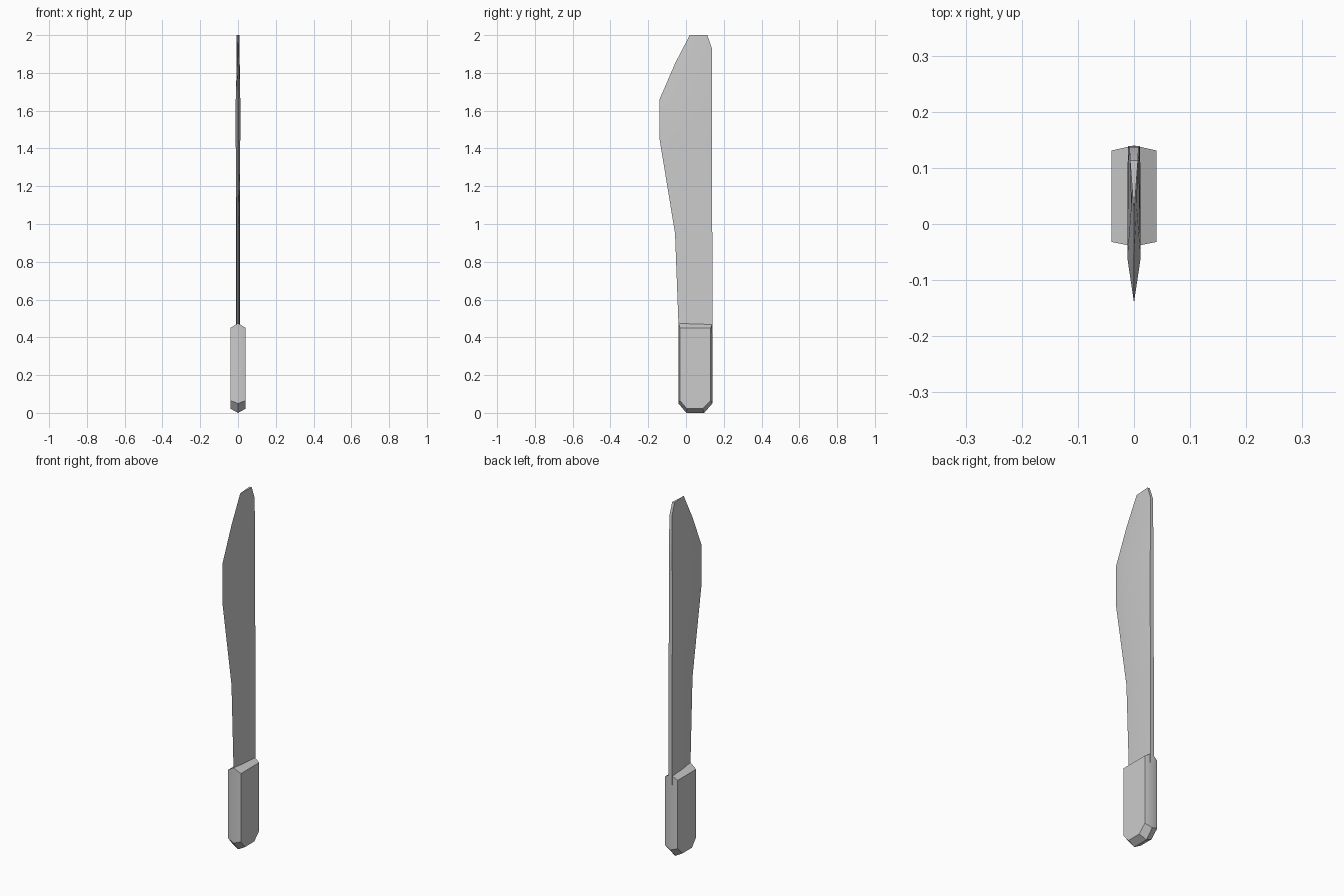
import bpy, bmesh, math

if "Cube" in bpy.data.objects:
    bpy.data.objects.remove(bpy.data.objects["Cube"])


def loft(name, rings):
    """Skin a list of equal-length vertex rings and cap both ends."""
    bm = bmesh.new()
    rows = [[bm.verts.new(p) for p in ring] for ring in rings]
    n = len(rows[0])
    for a, b in zip(rows, rows[1:]):
        for i in range(n):
            j = (i + 1) % n
            bm.faces.new((a[i], a[j], b[j], b[i]))
    bm.faces.new(rows[0][::-1])
    bm.faces.new(rows[-1])
    bmesh.ops.recalc_face_normals(bm, faces=bm.faces[:])
    mesh = bpy.data.meshes.new(name)
    bm.to_mesh(mesh)
    bm.free()
    obj = bpy.data.objects.new(name, mesh)
    bpy.context.collection.objects.link(obj)
    bpy.ops.object.select_all(action='DESELECT')
    obj.select_set(True)
    bpy.context.view_layer.objects.active = obj
    bpy.ops.object.shade_smooth_by_angle(angle=math.radians(30))
    return obj


# Handle: side outlines (y, z), narrower on the flat sides than along the centre ridge
side = [(-0.032, 0.45), (-0.032, 0.065), (0.005, 0.022),
        (0.088, 0.022), (0.131, 0.065), (0.131, 0.45)]
ridge = [(-0.04, 0.475), (-0.04, 0.05), (0.002, 0.0),
         (0.096, 0.0), (0.14, 0.05), (0.14, 0.475)]
loft("handle", [[(x, y, z) for y, z in outline]
                for x, outline in ((-0.04, side), (0, ridge), (0.04, side))])

# Blade: cutting edge (y, z), bevel start (t along section, half width), spine (y, z, half width)
stations = [
    ((-0.038, 0.42), (0.45, 0.007), (0.139, 0.42, 0.011)),
    ((-0.058, 0.95), (0.40, 0.007), (0.139, 0.95, 0.011)),
    ((-0.14, 1.45), (0.29, 0.012), (0.137, 1.45, 0.011)),
    ((-0.14, 1.66), (0.29, 0.012), (0.137, 1.66, 0.010)),
    ((-0.058, 1.85), (0.45, 0.005), (0.137, 1.93, 0.008)),
    ((0.02, 2.0), (0.50, 0.0035), (0.113, 2.0, 0.007)),
]


def blade_ring(edge, bevel, spine):
    t, w = bevel
    mid = [e + (s - e) * t for e, s in zip(edge, spine)]
    sy, sz, sw = spine
    return [(0, *edge), (w, *mid), (sw, sy, sz), (-sw, sy, sz), (-w, *mid)]


loft("blade", [blade_ring(*s) for s in stations])
